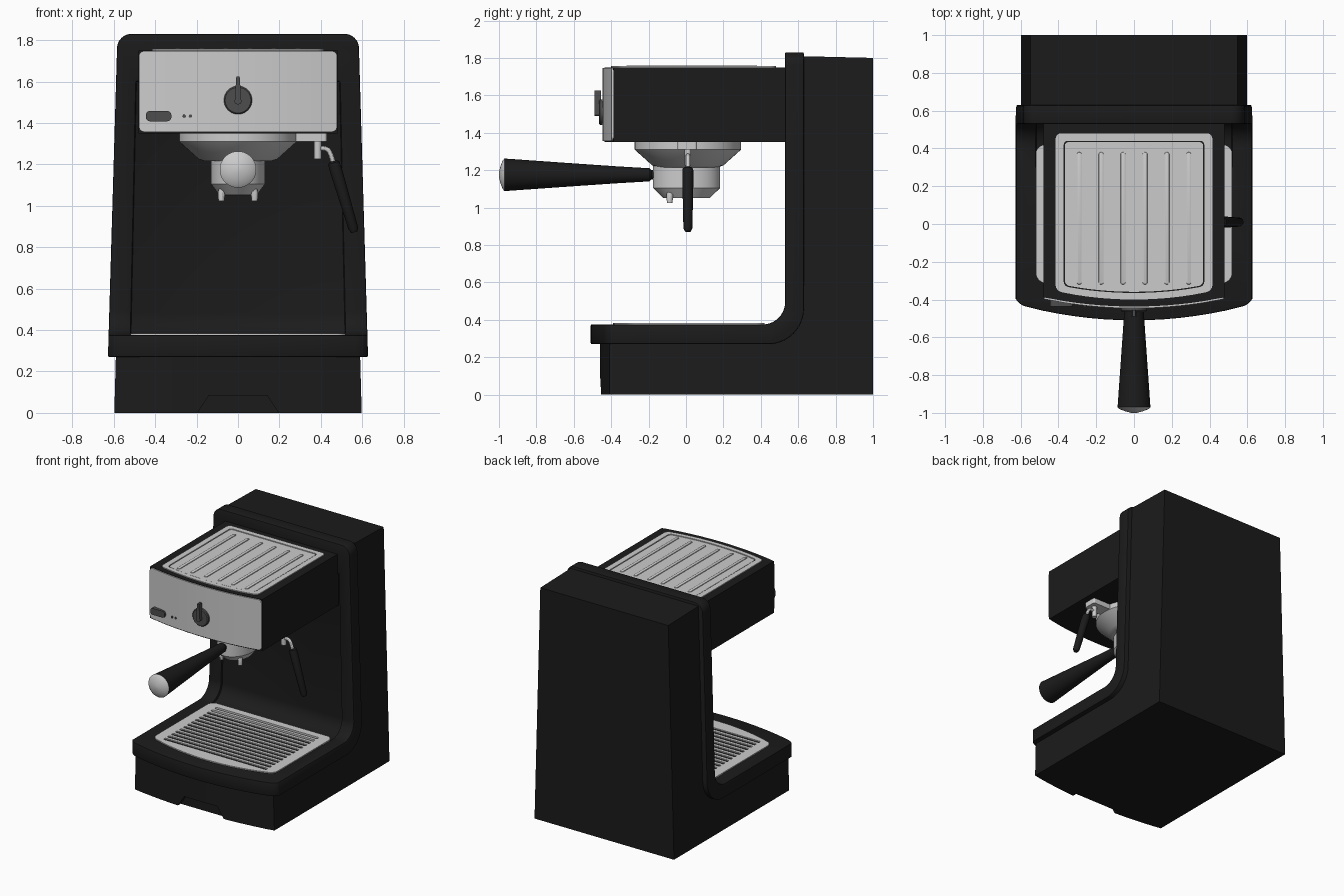
import bpy, bmesh, math
from mathutils import Vector

if "Cube" in bpy.data.objects:
    bpy.data.objects.remove(bpy.data.objects["Cube"])


def material(name, v):
    m = bpy.data.materials.new(name)
    m.diffuse_color = (v, v, v, 1)
    m.use_nodes = True
    m.node_tree.nodes["Principled BSDF"].inputs["Base Color"].default_value = m.diffuse_color
    return m


BLACK = material("black_plastic", 0.011)
DARK = material("dark_grey", 0.075)


def finish(name, bm, mat):
    bmesh.ops.recalc_face_normals(bm, faces=bm.faces)
    me = bpy.data.meshes.new(name)
    bm.to_mesh(me)
    bm.free()
    ob = bpy.data.objects.new(name, me)
    bpy.context.collection.objects.link(ob)
    if mat:
        me.materials.append(mat)
    return ob


def rounded(pts, n=8):
    """Polygon of (a, b[, radius]) with filleted corners."""
    out = []
    for i, p in enumerate(pts):
        c = Vector(p[:2])
        r = p[2] if len(p) > 2 else 0
        if not r:
            out.append(c)
            continue
        u = (Vector(pts[i - 1][:2]) - c).normalized()
        v = (Vector(pts[(i + 1) % len(pts)][:2]) - c).normalized()
        half = u.angle(v) / 2
        centre = c + (u + v).normalized() * r / math.sin(half)
        a, b = c + u * r / math.tan(half) - centre, c + v * r / math.tan(half) - centre
        for k in range(n + 1):
            out.append(centre + (a.lerp(b, k / n)).normalized() * r)
    return out


def bowed(w, edge, mid, back, r=0, rb=0):
    """Plan outline with a front edge that bulges towards -y."""
    front = [(w * t / 8, mid + (edge - mid) * (t / 8) ** 2) for t in range(-6, 7)]
    return rounded([(-w, edge, r)] + front + [(w, edge, r), (w, back, rb), (-w, back, rb)])


def prism(name, pts, axis, lo, hi, mat=None):
    """Extrude a 2D outline along x (y,z), y (x,z) or z (x,y)."""
    put = {'x': lambda p, d: (d, p[0], p[1]), 'y': lambda p, d: (p[0], d, p[1]),
           'z': lambda p, d: (p[0], p[1], d)}[axis]
    bm = bmesh.new()
    a = [bm.verts.new(put(p, lo)) for p in pts]
    b = [bm.verts.new(put(p, hi)) for p in pts]
    bm.faces.new(a)
    bm.faces.new(b[::-1])
    for i in range(len(pts)):
        j = (i + 1) % len(pts)
        bm.faces.new((a[i], a[j], b[j], b[i]))
    return finish(name, bm, mat)


def rect(x0, x1, y0, y1, r=0):
    return rounded([(x0, y0, r), (x1, y0, r), (x1, y1, r), (x0, y1, r)])


def apply(ob):
    me = bpy.data.meshes.new_from_object(ob.evaluated_get(bpy.context.evaluated_depsgraph_get()))
    ob.modifiers.clear()
    ob.data = me


def boolean(ob, cutter, op):
    m = ob.modifiers.new("bool", 'BOOLEAN')
    m.operation, m.object, m.solver = op, cutter, 'EXACT'
    apply(ob)
    bpy.data.objects.remove(cutter)


def bevel(ob, width, seg=2):
    m = ob.modifiers.new("bevel", 'BEVEL')
    m.width, m.segments, m.limit_method, m.angle_limit = width, seg, 'ANGLE', math.radians(50)
    apply(ob)


def lathe(name, prof, loc, scale=(1, 1, 1), mat=None, n=40, forward=False):
    bm = bmesh.new()
    rings = [[bm.verts.new((r * math.cos(2 * math.pi * k / n), r * math.sin(2 * math.pi * k / n), z))
              for k in range(n)] for r, z in prof]
    for a, b in zip(rings, rings[1:]):
        for k in range(n):
            bm.faces.new((a[k], a[(k + 1) % n], b[(k + 1) % n], b[k]))
    bm.faces.new(rings[0])
    bm.faces.new(rings[-1])
    for v in bm.verts:
        c = Vector((v.co.x * scale[0], v.co.y * scale[1], v.co.z * scale[2]))
        v.co = (Vector((c.x, -c.z, c.y)) if forward else c) + Vector(loc)
    return finish(name, bm, mat)


def tube(name, pts, radius, mat=None, taper=None):
    cu = bpy.data.curves.new(name, 'CURVE')
    cu.dimensions, cu.bevel_depth, cu.bevel_resolution, cu.use_fill_caps = '3D', radius, 4, True
    s = cu.splines.new('POLY')
    s.points.add(len(pts) - 1)
    for i, p in enumerate(pts):
        s.points[i].co = (*p, 1)
        s.points[i].radius = taper[i] if taper else 1
    tmp = bpy.data.objects.new(name + "_path", cu)
    bpy.context.collection.objects.link(tmp)
    me = bpy.data.meshes.new_from_object(tmp.evaluated_get(bpy.context.evaluated_depsgraph_get()))
    bpy.data.objects.remove(tmp)
    ob = bpy.data.objects.new(name, me)
    bpy.context.collection.objects.link(ob)
    me.materials.clear()
    if mat:
        me.materials.append(mat)
    return ob


# Main body: L-shaped side profile, tapering upwards, bowed front, finger notch
body = prism("body", rounded([(-0.6, 0), (1, 0), (1, 1.8), (0.58, 1.81), (0.58, 0.32, 0.12), (-0.6, 0.32)]),
             'x', -0.8, 0.8, BLACK)
boolean(body, prism("c", [(-0.6, -0.1), (0.6, -0.1), (0.545, 1.9), (-0.545, 1.9)], 'y', -2, 2), 'INTERSECT')
boolean(body, prism("c", bowed(0.7, -0.39, -0.46, 1.0), 'z', -1, 3), 'INTERSECT')
boolean(body, prism("c", [(-0.21, -0.02), (0.21, -0.02), (0.14, 0.085), (-0.14, 0.085)], 'y', -0.7, -0.42),
        'DIFFERENCE')

# Raised frame band: tray rim sweeping up into the column surround
frame = prism("frame_band", rounded([(-0.7, 0.27), (0.63, 0.27, 0.19), (0.63, 1.83), (0.53, 1.83),
                                     (0.53, 0.375, 0.12), (-0.7, 0.375)], 12), 'x', -0.8, 0.8, BLACK)
boolean(frame, prism("c", rounded([(-0.63, 0.2), (0.63, 0.2), (0.582, 1.83, 0.07), (-0.582, 1.83, 0.07)]),
                     'y', -2, 2), 'INTERSECT')
boolean(frame, prism("c", bowed(0.64, -0.42, -0.51, 0.9, 0.09), 'z', -1, 3), 'INTERSECT')
recess = prism("c", rounded([(0.3, 0.362), (0.545, 0.362, 0.12), (0.545, 1.6), (0.3, 1.6)], 12), 'x', -0.8, 0.8)
boolean(recess, prism("c2", [(-0.52, 0.3), (0.52, 0.3), (0.49, 1.7), (-0.49, 1.7)], 'y', -2, 2), 'INTERSECT')
boolean(frame, recess, 'DIFFERENCE')
bevel(frame, 0.008)

# Drip grate with slots
grate = prism("drip_grate", bowed(0.52, -0.30, -0.39, 0.42, 0.06, 0.05), 'z', 0.36, 0.383)
for k in range(14):
    y = -0.285 + k * 0.048
    boolean(grate, prism("c", rect(-0.44, 0.44, y, y + 0.024, 0.008), 'z', 0.3, 0.5), 'DIFFERENCE')
prism("drip_tray_floor", bowed(0.5, -0.28, -0.37, 0.40, 0.05), 'z', 0.34, 0.368, BLACK)

# Brew head and front plate
head = prism("brew_head", bowed(0.48, -0.388, -0.437, 0.57), 'z', 1.35, 1.75, BLACK)
plate = prism("front_plate", bowed(0.479, -0.397, -0.446, -0.36), 'z', 1.3, 1.8)
boolean(plate, prism("c", rect(-0.478, 0.478, 1.357, 1.747, 0.025), 'y', -1, 1), 'INTERSECT')

# Cup warmer on top: rim, grooved inner panel, ribs
rim = prism("cup_tray_rim", bowed(0.415, -0.355, -0.40, 0.48, 0.04, 0.03), 'z', 1.74, 1.757)
boolean(rim, prism("c", bowed(0.372, -0.33, -0.365, 0.44, 0.03, 0.02), 'z', 1.6, 1.9), 'DIFFERENCE')
prism("cup_tray_panel", bowed(0.366, -0.324, -0.359, 0.434, 0.03, 0.02), 'z', 1.74, 1.754)
for k in range(6):
    x = -0.29 + k * 0.116
    rib = prism(f"cup_tray_rib_{k + 1}", rect(x - 0.013, x + 0.013, -0.32, 0.38, 0.012), 'z', 1.745, 1.76)
    bevel(rib, 0.004)

# Controls
lathe("dial", [(0.068, 0), (0.068, 0.022), (0.062, 0.028)], (0, -0.437, 1.51), mat=DARK, forward=True)
pointer = prism("dial_pointer", rounded([(-0.017, 1.49, 0.012), (0.017, 1.49, 0.012), (0.008, 1.625),
                                         (-0.008, 1.625)], 5), 'y', -0.49, -0.455, DARK)
switch = prism("power_switch", rect(-0.445, -0.322, 1.408, 1.458, 0.02), 'y', -0.437, -0.39, DARK)
for i, x in enumerate((-0.26, -0.23)):
    lathe(f"indicator_light_{i + 1}", [(0.008, 0), (0.008, 0.016)], (x, -0.424, 1.433), mat=DARK, n=16, forward=True)

# Group head and filter holder
lathe("group_head", [(0.285, 1.36), (0.285, 1.31), (0.19, 1.225), (0.16, 1.215)], (0, 0.01, 0), n=48)
lathe("filter_holder", [(0.18, 1.23), (0.18, 1.105), (0.125, 1.052), (0.1, 1.05)], (0, 0.003, 0), (0.73, 1, 1))
for s, side in ((-1, "left"), (1, "right")):
    tube(f"spout_{side}", [(s * 0.05, -0.06, 1.09), (s * 0.075, -0.085, 1.075), (s * 0.08, -0.087, 1.06),
                           (s * 0.08, -0.087, 1.023)], 0.02, taper=[1, 1, 0.9, 0.75])

# Handle
lathe("handle_neck", [(0.025, 0), (0.025, 0.07)], (0, -0.15, 1.175), mat=BLACK, forward=True)
lathe("handle", [(0.025, 0), (0.035, 0.01), (0.045, 0.18), (0.06, 0.4), (0.086, 0.77), (0.088, 0.785)],
      (0, -0.185, 1.175), mat=BLACK, forward=True)
lathe("handle_cap", [(0.088, 0), (0.075, 0.011), (0.045, 0.022), (0.015, 0.03)], (0, -0.97, 1.175), forward=True)

# Steam wand
prism("wand_bracket", rect(0.2, 0.43, -0.045, 0.06, 0.015), 'z', 1.31, 1.36)
lathe("wand_pivot", [(0.018, 1.225), (0.018, 1.32)], (0.385, 0.01, 0), n=20)
tube("wand_pipe", [(0.39, 0.01, 1.275), (0.42, 0.01, 1.277), (0.437, 0.01, 1.268), (0.447, 0.01, 1.25),
                   (0.48, 0.01, 1.15)], 0.012)
tube("wand_sleeve", [(0.46, 0.01, 1.215), (0.462, 0.01, 1.207), (0.475, 0.01, 1.165), (0.557, 0.01, 0.89),
                     (0.562, 0.01, 0.872)], 0.03, BLACK, [0.6, 0.95, 1.0, 0.8, 0.5])

# Smooth shading with sharp edges kept
for ob in bpy.context.scene.objects:
    ob.select_set(True)
    bpy.context.view_layer.objects.active = ob
bpy.ops.object.shade_smooth_by_angle(angle=math.radians(30))
